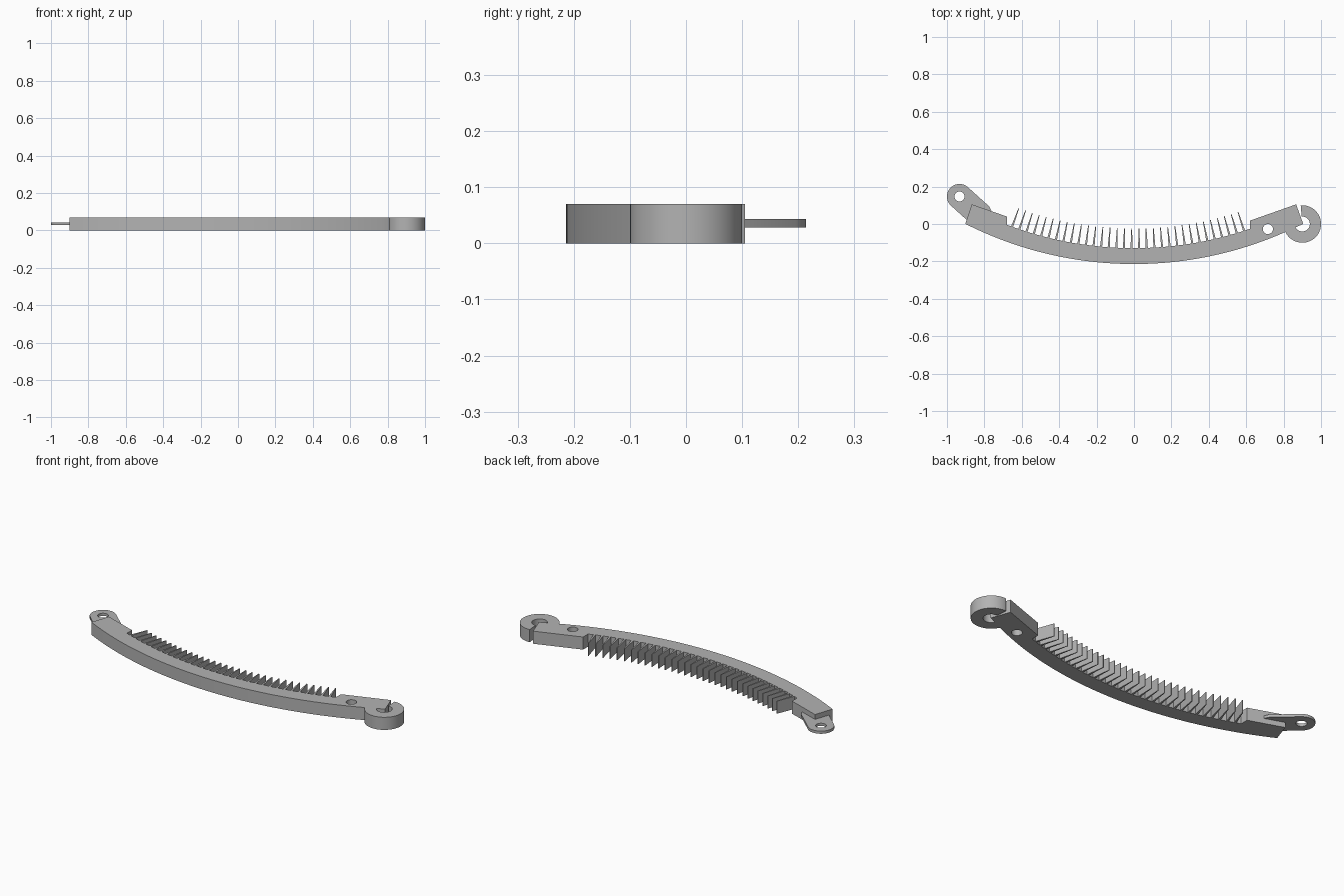
import bpy
import bmesh
from math import sin, cos, radians, asin

if "Cube" in bpy.data.objects:
    bpy.data.objects.remove(bpy.data.objects["Cube"])

grey = bpy.data.materials.new("plain grey")
grey.use_nodes = True
COLOUR = (0.45, 0.45, 0.45, 1)
grey.diffuse_color = COLOUR
grey.node_tree.nodes["Principled BSDF"].inputs["Base Color"].default_value = COLOUR

HEIGHT = 0.07
BOW_Y = 1.786            # centre of the bow, on x = 0
R_OUT, R_IN = 2.0, 1.915


def arc(cx, cy, r, a0, a1, n):
    """Points on an arc, angles in degrees."""
    angles = [radians(a0 + (a1 - a0) * i / n) for i in range(n + 1)]
    return [(cx + r * cos(a), cy + r * sin(a)) for a in angles]


def bow(r, x0, x1, n):
    """Points on the bow between two x positions."""
    a0, a1 = asin(x0 / r), asin(x1 / r)
    angles = [a0 + (a1 - a0) * i / n for i in range(n + 1)]
    return [(r * sin(a), BOW_Y - r * cos(a)) for a in angles]


def plate(name, loops, z0, z1):
    """Flat plate from outlines; the inner loops become holes."""
    curve = bpy.data.curves.new(name, "CURVE")
    curve.dimensions = "2D"
    curve.fill_mode = "BOTH"
    curve.extrude = (z1 - z0) / 2
    for loop in loops:
        spline = curve.splines.new("POLY")
        spline.points.add(len(loop) - 1)
        for point, (x, y) in zip(spline.points, loop):
            point.co = (x, y, 0, 1)
        spline.use_cyclic_u = True
    helper = bpy.data.objects.new(name + " outline", curve)
    bpy.context.collection.objects.link(helper)
    bpy.context.view_layer.update()
    graph = bpy.context.evaluated_depsgraph_get()
    mesh = bpy.data.meshes.new_from_object(helper.evaluated_get(graph))
    bpy.data.objects.remove(helper)
    bm = bmesh.new()
    bm.from_mesh(mesh)
    bmesh.ops.remove_doubles(bm, verts=bm.verts, dist=0.00005)
    bmesh.ops.recalc_face_normals(bm, faces=bm.faces)
    bmesh.ops.translate(bm, verts=bm.verts, vec=(0, 0, (z0 + z1) / 2))
    bm.to_mesh(mesh)
    bm.free()
    mesh.name = name
    mesh.materials.clear()
    mesh.materials.append(grey)
    obj = bpy.data.objects.new(name, mesh)
    bpy.context.collection.objects.link(obj)
    bpy.ops.object.select_all(action="DESELECT")
    obj.select_set(True)
    bpy.context.view_layer.objects.active = obj
    bpy.ops.object.shade_smooth_by_angle(angle=radians(30))
    return obj


# Curved bar with raised end blocks and an open hook on the left end
body = bow(R_OUT, -0.902, 0.805, 48)
body += arc(0.9, 0, 0.1, 205, 455, 40)       # hook outside
body += arc(0.9, 0, 0.04, 455, 206, 32)      # hook inside
body += [(0.905, 0.0), (0.867, 0.105), (0.62, 0.018)]
body += bow(R_IN, 0.62, -0.68, 40)
body += [(-0.68, 0.04), (-0.867, 0.105)]
plate("curved_bar", [body, arc(0.716, -0.027, 0.027, 0, 345, 23)], 0, HEIGHT)

# Thin mounting tab with an eyelet on the right end
tab = arc(-0.933, 0.147, 0.067, 45, 228, 24)
tab += [(-0.87, 0.0), (-0.76, 0.02), (-0.762, 0.07), (-0.775, 0.095)]
plate("mounting_tab", [tab, arc(-0.933, 0.147, 0.027, 0, 345, 23)], 0.028, 0.043)

# Row of thin tapered teeth pointing at the centre of the bow
TEETH = 32
for i in range(TEETH):
    a = radians(-19.9 + 37.8 * i / (TEETH - 1))
    outline = []
    for r, half in ((R_IN + 0.01, -0.006), (R_IN + 0.01, 0.006),
                    (R_IN - 0.105, 0.002), (R_IN - 0.105, -0.002)):
        outline.append((r * sin(a) + half * cos(a),
                        BOW_Y - r * cos(a) + half * sin(a)))
    plate(f"tooth_{i + 1}", [outline], 0, HEIGHT)
